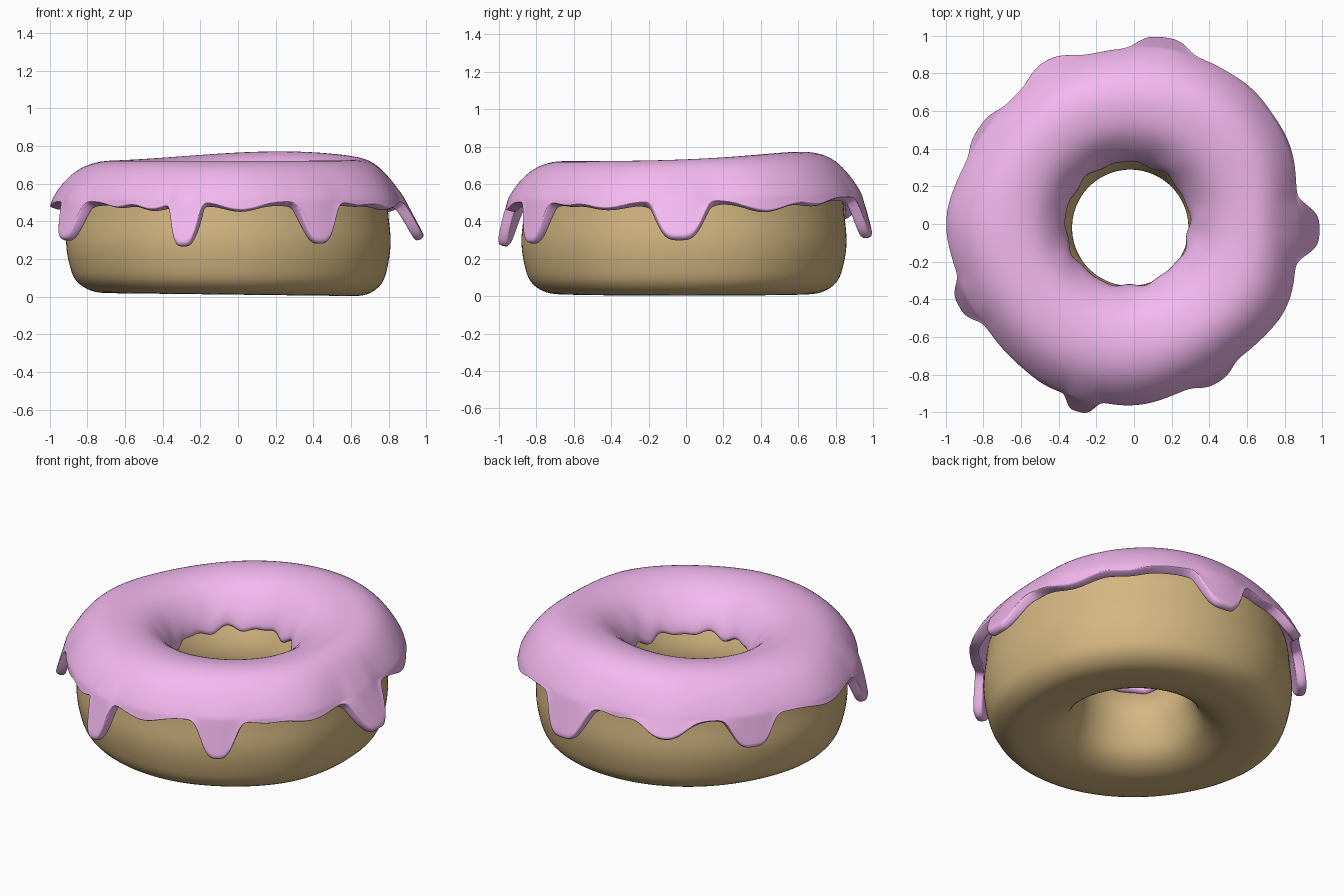
import bpy, bmesh
from math import sin, cos, radians, exp

if "Cube" in bpy.data.objects:
    bpy.data.objects.remove(bpy.data.objects["Cube"])


def catmull(a, b, c, d, t):
    return 0.5 * (2*b + (c-a)*t + (2*a-5*b+4*c-d)*t*t + (3*b-a-3*c+d)*t**3)


def spline(pts, steps, closed=False):
    """Smooth curve through (r, z) points."""
    n = len(pts)
    get = (lambda i: pts[i % n]) if closed else (lambda i: pts[max(0, min(n-1, i))])
    out = []
    for i in range(n if closed else n - 1):
        for s in range(steps):
            out.append(tuple(catmull(get(i-1)[k], get(i)[k], get(i+1)[k], get(i+2)[k], s/steps)
                             for k in (0, 1)))
    if not closed:
        out.append(pts[-1])
    return out


# outline radius every 30 degrees, counter-clockwise from +x
RIM = [.86, .92, .945, .93, .925, .93, .985, .955, .965, .95, .90, .91]


def rim(deg):
    i, t = divmod((deg % 360) / 30, 1)
    i = int(i)
    return catmull(*(RIM[(i+k) % 12] for k in (-1, 0, 1, 2)), t)


def bump(deg, centre, width, power):
    d = (deg - centre + 180) % 360 - 180
    return exp(-abs(d / width) ** power)


def lift(deg, z):
    """Raised back of the ring."""
    return .05 * bump(deg, 70, 55, 2) * max(0, min(1, (z-.3)/.4))


def ring_mesh(name, rings, wrap, colour):
    """Skin a list of profiles placed around the ring."""
    bm = bmesh.new()
    vs = [[bm.verts.new(p) for p in ring] for ring in rings]
    n, m = len(vs), len(vs[0])
    for i in range(n):
        a, b = vs[i], vs[(i+1) % n]
        for j in range(m if wrap else m - 1):
            k = (j+1) % m
            bm.faces.new((a[j], a[k], b[k], b[j]))
    bmesh.ops.recalc_face_normals(bm, faces=bm.faces)
    # an open sheet must face up
    if not wrap and sum(f.normal.z * f.calc_area() for f in bm.faces) < 0:
        bmesh.ops.reverse_faces(bm, faces=bm.faces)
    me = bpy.data.meshes.new(name)
    bm.to_mesh(me)
    bm.free()
    for p in me.polygons:
        p.use_smooth = True
    ob = bpy.data.objects.new(name, me)
    bpy.context.collection.objects.link(ob)
    mat = bpy.data.materials.new(name + "_colour")
    mat.diffuse_color = colour
    mat.use_nodes = True
    mat.node_tree.nodes["Principled BSDF"].inputs["Base Color"].default_value = mat.diffuse_color
    me.materials.append(mat)
    return ob


# dough: (fraction from hole to outside, height)
DOUGH = spline([(0, .36), (.03, .22), (.13, .09), (.32, .02), (.55, .005), (.76, .015),
                (.91, .075), (.975, .18), (1, .30), (.98, .42), (.95, .54), (.85, .62),
                (.65, .67), (.42, .66), (.22, .59), (.08, .48)], 4, True)
rings = []
for i in range(128):
    deg = i * 360 / 128
    a = radians(deg)
    c, s = cos(a), sin(a)
    hole = .31
    outer = .35*(rim(deg) - .065) + .65*(.865 - .045*c - .01*s)
    ring = []
    for f, z in DOUGH:
        r = hole + f * (outer - hole)
        x = r*c - .02*(1-f)
        low = .012 * (1 - x) * max(0, 1 - z/.3)    # slight tilt underneath
        ring.append((x, r*s - .02*(1-f), max(0, z + lift(deg, z) + low - .006)))
    rings.append(ring)
ring_mesh("dough", rings, True, (.66, .47, .22, 1))

# drips: angle, half width, depth, outward flare, bluntness
DRIPS = [(-2, 8, .19, .13, 4), (-62, 6.5, .22, .05, 3.5), (-106.5, 4.3, .23, .08, 5),
         (-155, 6, .20, .07, 4), (148, 7.5, .17, .04, 4), (118, 8, .085, .06, 2.5),
         (81, 8, .19, .07, 4),
         # small waves
         (-89, 8, .045, .01, 2), (-118, 6, .04, .01, 2), (-132, 6, .03, 0, 2),
         (-28, 9, .035, .01, 2), (28, 10, .06, .01, 2), (48, 7, .03, .01, 2),
         (178, 8, .03, .01, 2), (101, 5, .02, 0, 2), (-45, 6, .02, 0, 2)]

# icing: upper surface from the hole over to the rim
ICING = spline([(.325, .475), (.342, .54), (.40, .62), (.49, .69), (.60, .72), (.70, .718),
                (.79, .68), (.86, .612), (.905, .545), (.92, .515)], 2)
rings = []
N = 300
for i in range(N):
    deg = i * 360 / N
    a = radians(deg)
    c, s = cos(a), sin(a)
    R = rim(deg)
    depth = .01 + sum(d * bump(deg, p, w, k) for p, w, d, e, k in DRIPS)
    flare = sum(e * bump(deg, p, w*1.1, max(2.5, k-.5)) for p, w, d, e, k in DRIPS)
    wave = .012 * sin(9*a) + .008 * sin(14*a + 1)
    prof = []
    for r, z in ICING:
        t = max(0, min(1, (r-.5)/.42))
        inner = max(0, 1 - (r-.325)/.12)
        prof.append((r + (R-.92)*t*t*(3-2*t) + .2*flare*t**6 + .5*wave*inner,
                     z + wave*inner))
    for k in range(1, 8):
        t = k / 7
        prof.append((R + flare*(.2 + .8*t) + .005*t, .515 - depth*t))
    ring = []
    for r, z in prof:
        shift = -.035 * max(0, 1 - (r-.325)/.3)
        ring.append((r*c + shift, r*s, z + lift(deg, z)))
    rings.append(ring)
icing = ring_mesh("icing", rings, False, (.90, .48, .87, 1))
m = icing.modifiers.new("thickness", 'SOLIDIFY')
m.thickness = .055
m.offset = -1
m = icing.modifiers.new("rounding", 'SUBSURF')
m.levels = m.render_levels = 1
